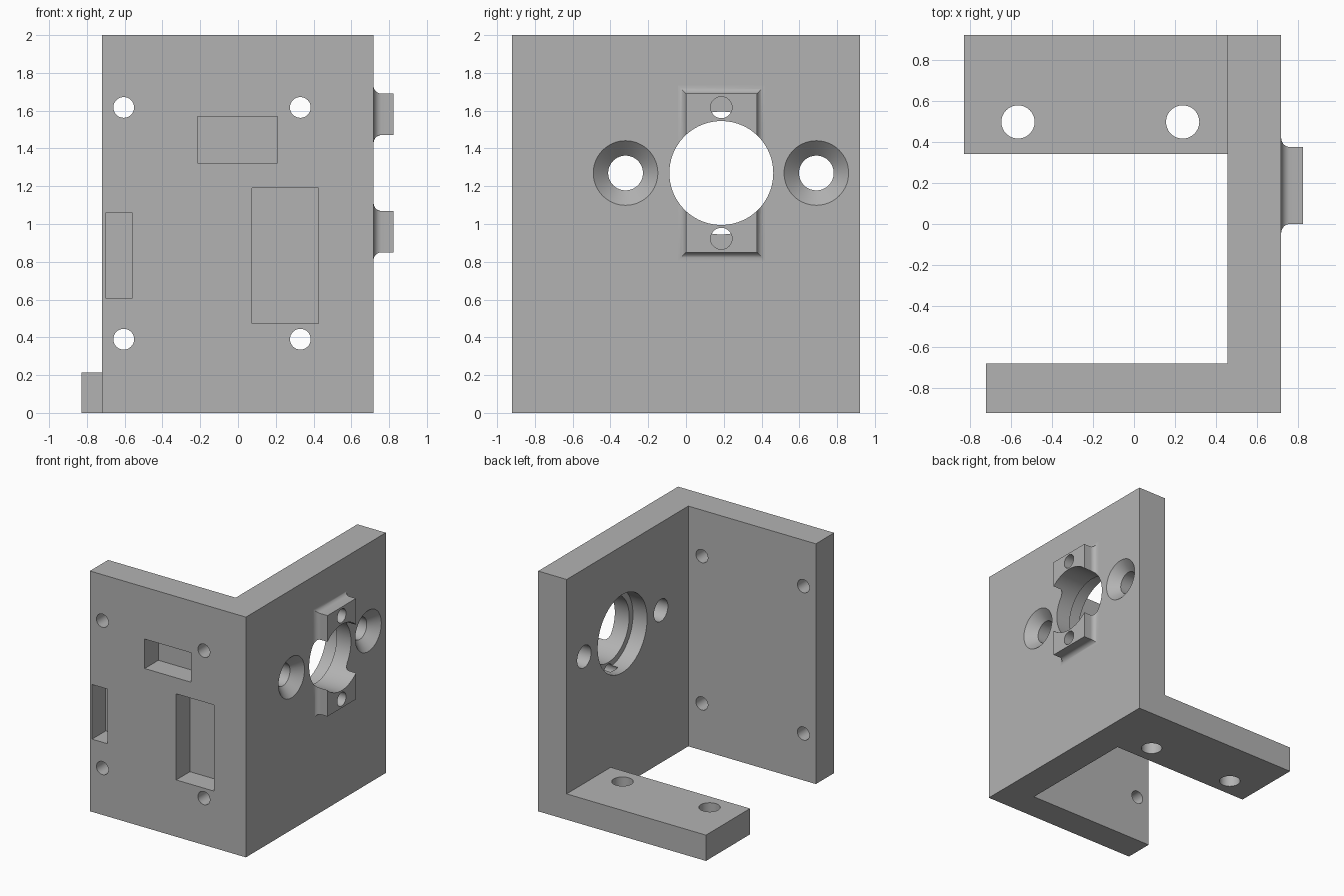
import bpy, bmesh, math
from mathutils import Matrix, Vector

cube = bpy.data.objects.get("Cube")
if cube:
    bpy.data.objects.remove(cube, do_unlink=True)

grey = bpy.data.materials.new("plain_grey")
grey.use_nodes = True
colour = (0.45, 0.45, 0.45, 1)
grey.diffuse_color = colour
grey.node_tree.nodes["Principled BSDF"].inputs["Base Color"].default_value = colour


def finish(name, bm):
    bmesh.ops.recalc_face_normals(bm, faces=bm.faces)
    mesh = bpy.data.meshes.new(name)
    bm.to_mesh(mesh)
    bm.free()
    mesh.materials.append(grey)
    obj = bpy.data.objects.new(name, mesh)
    bpy.context.collection.objects.link(obj)
    return obj


def loft(name, rings):
    """Closed solid through a list of matching point rings."""
    bm = bmesh.new()
    loops = [[bm.verts.new(p) for p in ring] for ring in rings]
    for a, b in zip(loops, loops[1:]):
        for i in range(len(a)):
            j = (i + 1) % len(a)
            bm.faces.new((a[i], a[j], b[j], b[i]))
    bm.faces.new(loops[0])
    bm.faces.new(loops[-1])
    return finish(name, bm)


def box(name, x0, x1, y0, y1, z0, z1):
    rect = ((x0, y0), (x1, y0), (x1, y1), (x0, y1))
    return loft(name, [[(x, y, z) for x, y in rect] for z in (z0, z1)])


def turned(name, axis, centre, stations, n=64):
    """Round solid along an axis from (position, radius) stations."""
    rings = []
    for pos, r in stations:
        ring = []
        for i in range(n):
            a = math.tau * i / n
            p = [centre[0] + r * math.cos(a), centre[1] + r * math.sin(a)]
            p.insert("xyz".index(axis), pos)
            ring.append(p)
        rings.append(ring)
    return loft(name, rings)


def combine(body, tool, operation):
    tool.hide_render = True
    mod = body.modifiers.new("cut", "BOOLEAN")
    mod.operation, mod.solver, mod.object = operation, "EXACT", tool
    bpy.context.view_layer.objects.active = body
    bpy.ops.object.modifier_apply(modifier=mod.name)
    bpy.data.objects.remove(tool, do_unlink=True)


FACE = 0.717    # outer face of the side wall
INNER = 0.455   # inner face of the side wall
FRONT, BACK = -0.92, 0.92

# Side wall and front wall as one L-shaped extrusion
corner = [(-0.72, FRONT), (FACE, FRONT), (FACE, BACK),
          (INNER, BACK), (INNER, -0.68), (-0.72, -0.68)]
bracket = loft("bracket", [[(x, y, z) for x, y in corner] for z in (0, 2)])

# Foot
combine(bracket, box("foot", -0.828, 0.6, 0.34, BACK, 0, 0.215), "UNION")

# Raised mount with a concave fillet around its base
R = 0.043
steps = [(FACE - 0.03, R)]
for i in range(9):
    a = math.pi / 2 * i / 8
    steps.append((FACE + R * (1 - math.cos(a)), R * (1 - math.sin(a))))
steps.append((0.824, 0))
rings = []
for x, o in steps:
    y0, y1, z0, z1 = -o, 0.375 + o, 0.85 - o, 1.69 + o
    rings.append([(x, y0, z0), (x, y1, z0), (x, y1, z1), (x, y0, z1)])
combine(bracket, loft("mount", rings), "UNION")

# Main bore with a wider recess on the inside
MID, AXIS = 0.187, 1.27
cutters = [turned("bore", "x", (MID, AXIS),
                  [(0.3, 0.325), (0.585, 0.325), (0.585, 0.275), (1, 0.275)], 96)]

# Blind screw holes in the mount
for z in (0.923, 1.617):
    cutters.append(turned("mount_hole", "x", (MID, z), [(0.53, 0.057), (1, 0.057)], 32))

# Countersunk holes beside the mount
for y in (-0.32, 0.69):
    cutters.append(turned("countersink", "x", (y, AXIS),
                          [(0.3, 0.092), (FACE - 0.079, 0.092),
                           (FACE, 0.171), (FACE + 0.02, 0.191)]))

# Front wall screw holes
for x in (-0.605, 0.33):
    for z in (0.39, 1.617):
        cutters.append(turned("front_hole", "y", (x, z), [(-1.1, 0.055), (-0.5, 0.055)], 32))

# Foot holes
for x in (-0.565, 0.237):
    cutters.append(turned("foot_hole", "z", (x, 0.497), [(-0.1, 0.081), (0.4, 0.081)], 48))

# Front pockets
for x0, x1, z0, z1 in ((-0.215, 0.21, 1.323, 1.568),
                       (0.075, 0.425, 0.473, 1.19),
                       (-0.7, -0.56, 0.605, 1.06)):
    cutters.append(box("pocket", x0, x1, -1.1, FRONT + 0.18, z0, z1))

for cutter in cutters:
    combine(bracket, cutter, "DIFFERENCE")

# Smooth the round walls, keep axis-aligned planes flat
bpy.ops.object.select_all(action="DESELECT")
bracket.select_set(True)
bpy.context.view_layer.objects.active = bracket
bpy.ops.object.shade_smooth_by_angle(angle=math.radians(30))
for face in bracket.data.polygons:
    if abs(face.normal.x) > 0.999 or (face.area > 0.05 and max(map(abs, face.normal)) > 0.999):
        face.use_smooth = False
    face.material_index = 0
